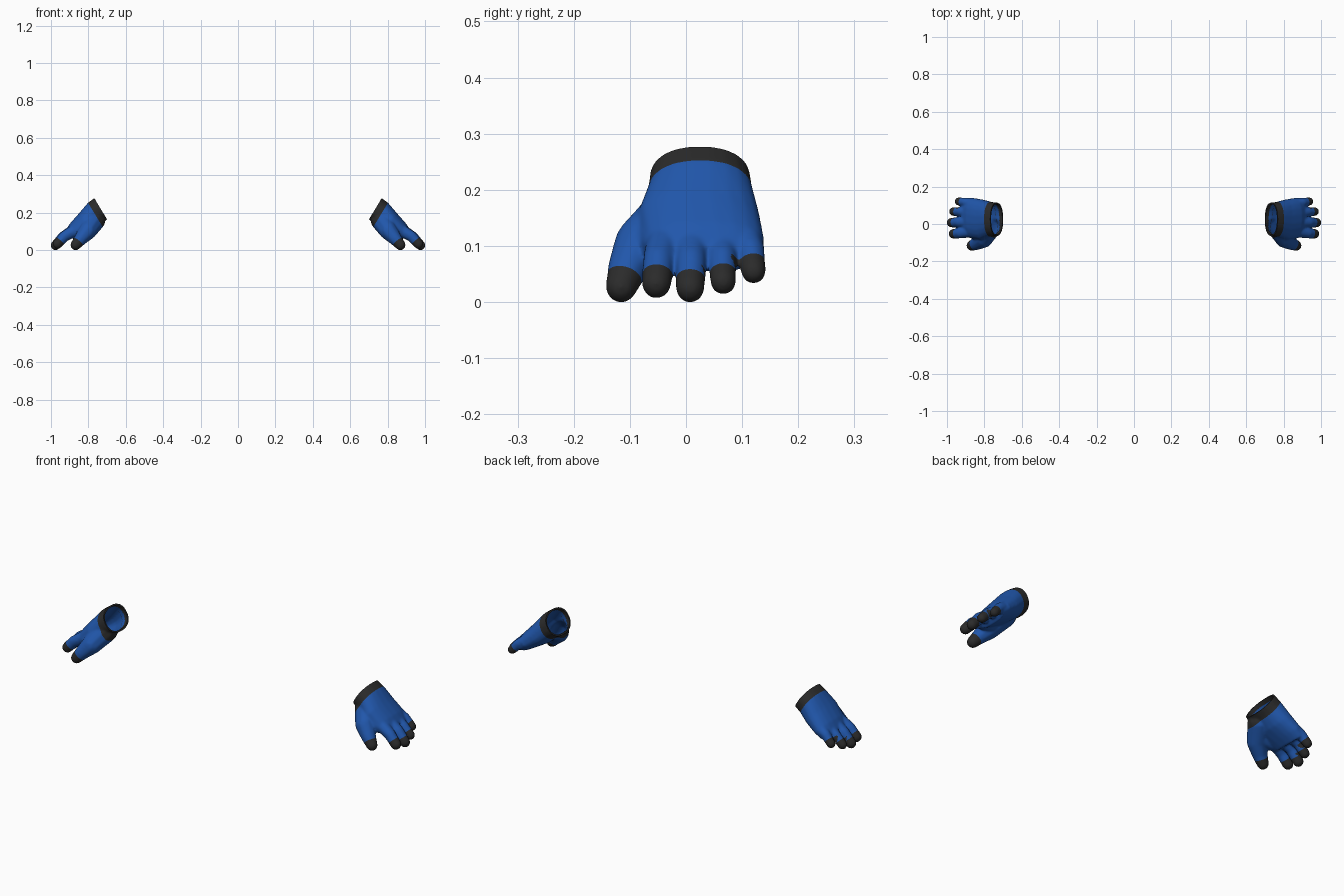
import bpy, bmesh, math
from mathutils import Vector, Matrix

if "Cube" in bpy.data.objects:
    bpy.data.objects.remove(bpy.data.objects["Cube"])


def material(name, rgb):
    m = bpy.data.materials.new(name)
    m.diffuse_color = (*rgb, 1)
    m.use_nodes = True
    m.node_tree.nodes["Principled BSDF"].inputs["Base Color"].default_value = m.diffuse_color
    return m


BLACK = material("black_trim", (0.024, 0.024, 0.024))
BLUE = material("blue_fabric", (0.015, 0.095, 0.41))

# Palm sections: centre x, z, y, half width, half thickness, slope angle (deg)
PALM = [(0.695, 0.248, 0.026, 0.086, 0.068, 31), (0.762, 0.202, 0.027, 0.093, 0.066, 34),
        (0.808, 0.155, 0.024, 0.109, 0.060, 39), (0.862, 0.111, 0.034, 0.108, 0.048, 44),
        (0.895, 0.080, 0.038, 0.097, 0.036, 47)]

# Digits as chains of balls: x, y, z, radius
DIGITS = [
    [(0.762, -0.012, 0.165, 0.058), (0.800, -0.077, 0.107, 0.049),
     (0.837, -0.102, 0.064, 0.036), (0.865, -0.114, 0.030, 0.028)],
    [(0.865, -0.036, 0.110, 0.034), (0.924, -0.047, 0.077, 0.0285), (0.962, -0.051, 0.036, 0.0265)],
    [(0.868, 0.013, 0.112, 0.034), (0.932, 0.011, 0.075, 0.028), (0.973, 0.009, 0.028, 0.026)],
    [(0.862, 0.065, 0.112, 0.033), (0.924, 0.067, 0.080, 0.025), (0.963, 0.068, 0.040, 0.0235)],
    [(0.845, 0.105, 0.124, 0.032), (0.898, 0.117, 0.096, 0.025), (0.934, 0.122, 0.058, 0.0225)],
]
# Web of the palm between the thumb and the index finger
WEB = [(0.805, -0.050, 0.122, 0.046), (0.862, -0.040, 0.104, 0.036)]
CUFF_POINT = Vector((0.730, 0.026, 0.222))
CUFF_AXIS = Vector((0.855, 0, -0.52)).normalized()
BAND = 0.041


def hull(bm, points):
    verts = [bm.verts.new(p) for p in points]
    res = bmesh.ops.convex_hull(bm, input=verts)
    loose = {v for v in res["geom_interior"] + res["geom_unused"]
             if isinstance(v, bmesh.types.BMVert)}
    bmesh.ops.delete(bm, geom=list(loose), context='VERTS')


def ring(x, z, y, hw, ht, deg, n=20):
    # Slightly boxy oval
    a = math.radians(deg)
    normal = Vector((math.sin(a), 0, math.cos(a)))
    pts = []
    for i in range(n):
        t = 2 * math.pi * (i + 0.5) / n
        c, s = [math.copysign(abs(k) ** 0.88, k) for k in (math.cos(t), math.sin(t))]
        pts.append(Vector((x, y, z)) + Vector((0, hw * c, 0)) + normal * ht * s)
    return pts


def ball(x, y, z, r):
    pts = []
    for i in range(1, 8):
        p = math.pi * i / 8
        for j in range(12):
            q = math.pi * j / 6
            pts.append(Vector((x + r * math.sin(p) * math.cos(q),
                               y + r * math.sin(p) * math.sin(q), z + r * math.cos(p))))
    return pts + [Vector((x, y, z + r)), Vector((x, y, z - r))]


def baked(ob):
    dg = bpy.context.evaluated_depsgraph_get()
    me = bpy.data.meshes.new_from_object(ob.evaluated_get(dg))
    ob.modifiers.clear()
    ob.data = me


# Blocked-out solid hand, fused and softened
bm = bmesh.new()
for a, b in zip(PALM, PALM[1:]):
    hull(bm, ring(*a) + ring(*b))
for d in DIGITS + [WEB]:
    for a, b in zip(d, d[1:]):
        hull(bm, ball(*a) + ball(*b))
me = bpy.data.meshes.new("glove_right")
bm.to_mesh(me)
bm.free()
glove = bpy.data.objects.new("glove_right", me)
bpy.context.collection.objects.link(glove)
rm = glove.modifiers.new("fuse", 'REMESH')
rm.mode = 'VOXEL'
rm.voxel_size = 0.004
sm = glove.modifiers.new("soften", 'SMOOTH')
sm.factor = 0.5
sm.iterations = 18
baked(glove)
glove.data.materials.clear()
glove.data.materials.append(BLACK)
glove.data.materials.append(BLUE)

# Open the wrist, then colour the cuff band and fingertips
bm = bmesh.new()
bm.from_mesh(glove.data)


def cut(co, no, clear=False, faces=None):
    f = faces or bm.faces[:]
    geom = list({v for x in f for v in x.verts}) + list({e for x in f for e in x.edges}) + list(f)
    bmesh.ops.bisect_plane(bm, geom=geom, plane_co=co, plane_no=no, clear_inner=clear)


cut(CUFF_POINT, CUFF_AXIS, True)
cut(CUFF_POINT + CUFF_AXIS * BAND, CUFF_AXIS)
tips = [(Vector(d[-1][:3]), (Vector(d[-1][:3]) - Vector(d[-2][:3])).normalized()) for d in DIGITS]


def near_tip(p):
    return min(tips, key=lambda t: (p - t[0]).length)


for t in tips:
    faces = [f for f in bm.faces if near_tip(f.calc_center_median()) is t
             and (f.calc_center_median() - t[0]).length < 0.05]
    cut(t[0] - t[1] * 0.023, t[1], False, faces)
for f in bm.faces:
    c = f.calc_center_median()
    tip, axis = near_tip(c)
    on_tip = (c - tip).length < 0.05 and (c - tip).dot(axis) > -0.023
    on_cuff = (c - CUFF_POINT).dot(CUFF_AXIS) < BAND
    f.material_index = 0 if on_tip or on_cuff else 1
    f.smooth = True
bm.to_mesh(glove.data)
bm.free()

# Fabric thickness; the lining turns blue a little way inside the cuff
so = glove.modifiers.new("thickness", 'SOLIDIFY')
so.thickness = 0.008
so.offset = -1
baked(glove)
for p in glove.data.polygons:
    rel = p.center - CUFF_POINT
    depth = rel.dot(CUFF_AXIS)
    if 0.02 < depth < BAND and p.normal.dot(rel - CUFF_AXIS * depth) < 0:
        p.material_index = 1

# Fit to the frame, then mirror the second glove
vs = glove.data.vertices
ys = [v.co.y for v in vs]
glove.data.transform(Matrix.Translation((1 - max(v.co.x for v in vs), -(max(ys) + min(ys)) / 2,
                                         -min(v.co.z for v in vs))))
left = bpy.data.objects.new("glove_left", glove.data.copy())
left.data.transform(Matrix.Scale(-1, 4, (1, 0, 0)))
left.data.flip_normals()
bpy.context.collection.objects.link(left)
for ob in (glove, left):
    bpy.ops.object.select_all(action='DESELECT')
    ob.select_set(True)
    bpy.context.view_layer.objects.active = ob
    bpy.ops.object.shade_smooth_by_angle(angle=math.radians(50))
